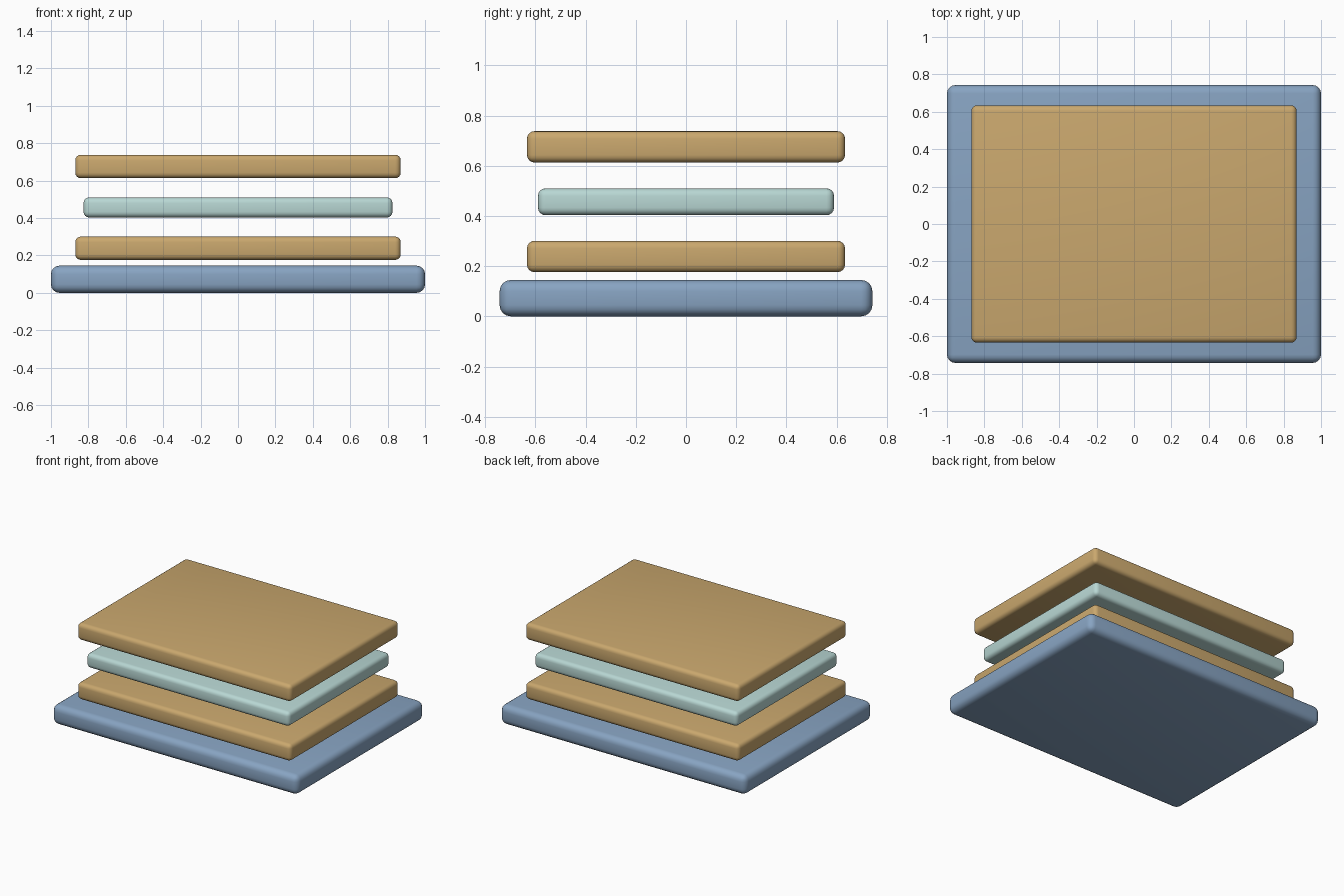
import bpy
import math

if "Cube" in bpy.data.objects:
    bpy.data.objects.remove(bpy.data.objects["Cube"])


def material(name, color):
    mat = bpy.data.materials.new(name)
    mat.diffuse_color = (*color, 1.0)
    mat.use_nodes = True
    mat.node_tree.nodes["Principled BSDF"].inputs["Base Color"].default_value = mat.diffuse_color
    return mat


blue = material("slate blue", (0.245, 0.37, 0.54))
tan = material("warm tan", (0.59, 0.39, 0.155))
mint = material("pale mint", (0.48, 0.68, 0.655))


def slab(name, width, depth, bottom, top, radius, mat):
    """Flat box with rounded edges and corners."""
    bpy.ops.mesh.primitive_cube_add(size=1, location=(0, 0, (bottom + top) / 2))
    obj = bpy.context.object
    obj.name = name
    obj.scale = (width, depth, top - bottom)
    bpy.ops.object.transform_apply(location=False, rotation=False, scale=True)
    obj.data.materials.append(mat)
    bevel = obj.modifiers.new("rounded_edges", "BEVEL")
    bevel.width = radius
    bevel.segments = 4
    bevel.limit_method = 'NONE'
    bpy.ops.object.modifier_apply(modifier=bevel.name)
    bpy.ops.object.shade_smooth_by_angle(angle=math.radians(35))
    return obj


# Wide base plate
slab("base_plate", 2.0, 1.486, 0.0, 0.145, 0.045, blue)

# Matching lower and upper boards
for name, bottom in (("lower_board", 0.176), ("upper_board", 0.613)):
    slab(name, 1.74, 1.268, bottom, bottom + 0.125, 0.03, tan)

# Thinner middle sheet floating between the boards
slab("middle_sheet", 1.652, 1.18, 0.403, 0.51, 0.03, mint)
